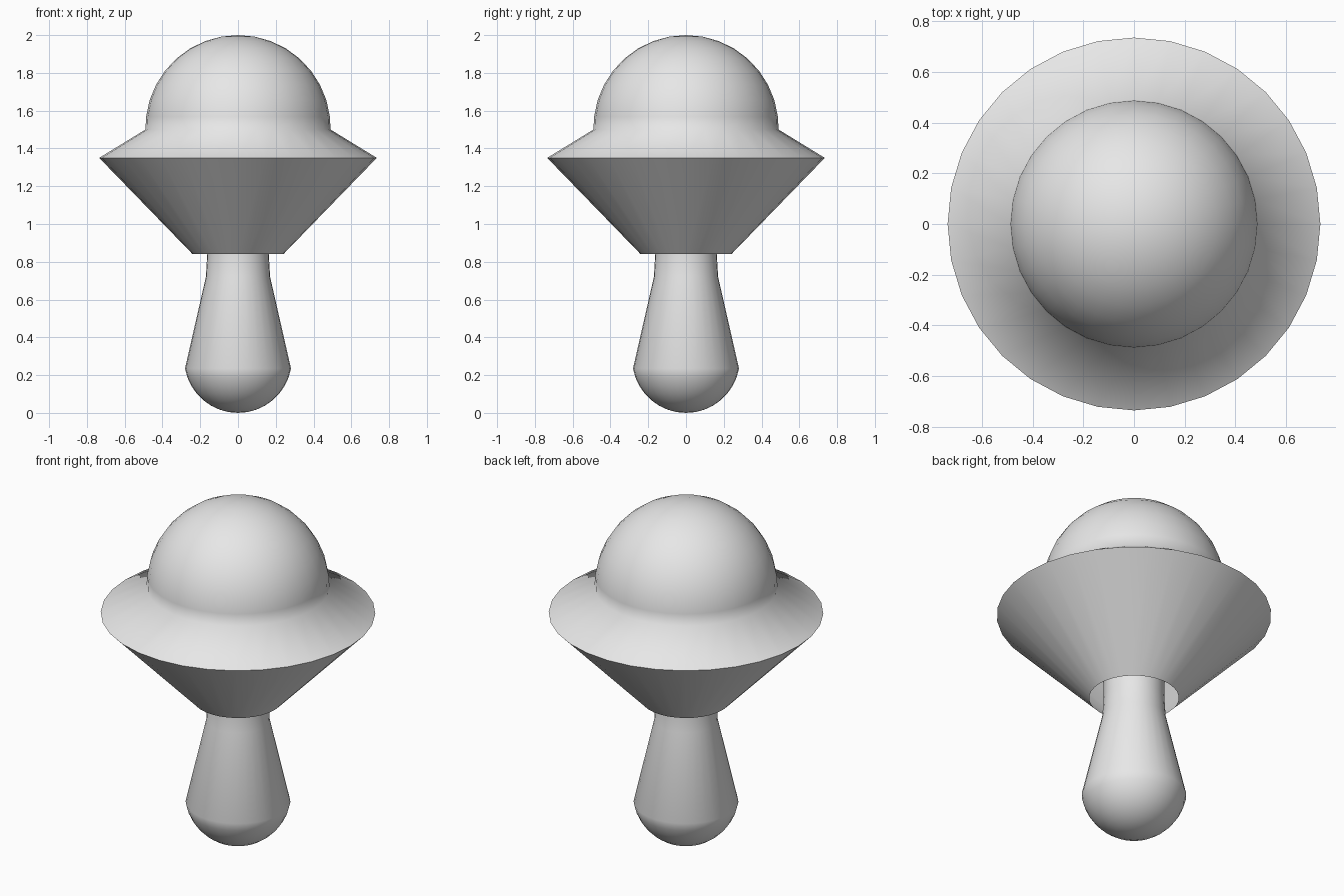
import bpy, bmesh
from math import sin, cos, pi, asin

SEGMENTS = 32

cube = bpy.data.objects.get("Cube")
if cube:
    bpy.data.objects.remove(cube, do_unlink=True)

grey = bpy.data.materials.new("light grey")
grey.use_nodes = True
colour = (0.8, 0.8, 0.8, 1)
grey.diffuse_color = colour
grey.node_tree.nodes["Principled BSDF"].inputs["Base Color"].default_value = colour


def arc(radius, centre_z, start, end, steps):
    """Profile points (radius, z) on a circle, angles measured from the horizontal."""
    angles = [start + (end - start) * i / steps for i in range(steps + 1)]
    return [(max(0, radius * cos(a)), centre_z + radius * sin(a)) for a in angles]


def lathe(name, profile, sharp_z=None):
    """Turn a profile, listed from bottom to top, around the z axis."""
    bm = bmesh.new()
    verts = [bm.verts.new((r, 0, z)) for r, z in profile]
    edges = [bm.edges.new(pair) for pair in zip(verts, verts[1:])]
    bmesh.ops.spin(bm, geom=verts + edges, cent=(0, 0, 0), axis=(0, 0, 1),
                   angle=2 * pi, steps=SEGMENTS, use_duplicate=False)
    bmesh.ops.remove_doubles(bm, verts=bm.verts, dist=0.0005)
    bmesh.ops.recalc_face_normals(bm, faces=bm.faces)
    for face in bm.faces:
        face.smooth = True
    # Keep the widest rim crisp
    if sharp_z is not None:
        for edge in bm.edges:
            if all(abs(v.co.z - sharp_z) < 0.001 for v in edge.verts):
                edge.smooth = False
    mesh = bpy.data.meshes.new(name)
    bm.to_mesh(mesh)
    bm.free()
    mesh.materials.append(grey)
    obj = bpy.data.objects.new(name, mesh)
    bpy.context.collection.objects.link(obj)
    return obj


# Domed cap: open underside cone, sloping brim, round dome
RIM_Z = 1.35
lathe("domed_cap",
      [(0.24, 0.84), (0.735, RIM_Z), (0.49, 1.5)] + arc(0.49, 1.51, 0.12, pi / 2, 8),
      sharp_z=RIM_Z)

# Stem: round foot, tapering body and a neck running up inside the cap
FOOT = 0.285
lathe("stem",
      arc(FOOT, FOOT, -pi / 2, asin(-0.05 / FOOT), 8)
      + [(0.17, 0.72), (0.163, 0.84), (0.163, 1.35), (0, 1.35)])
